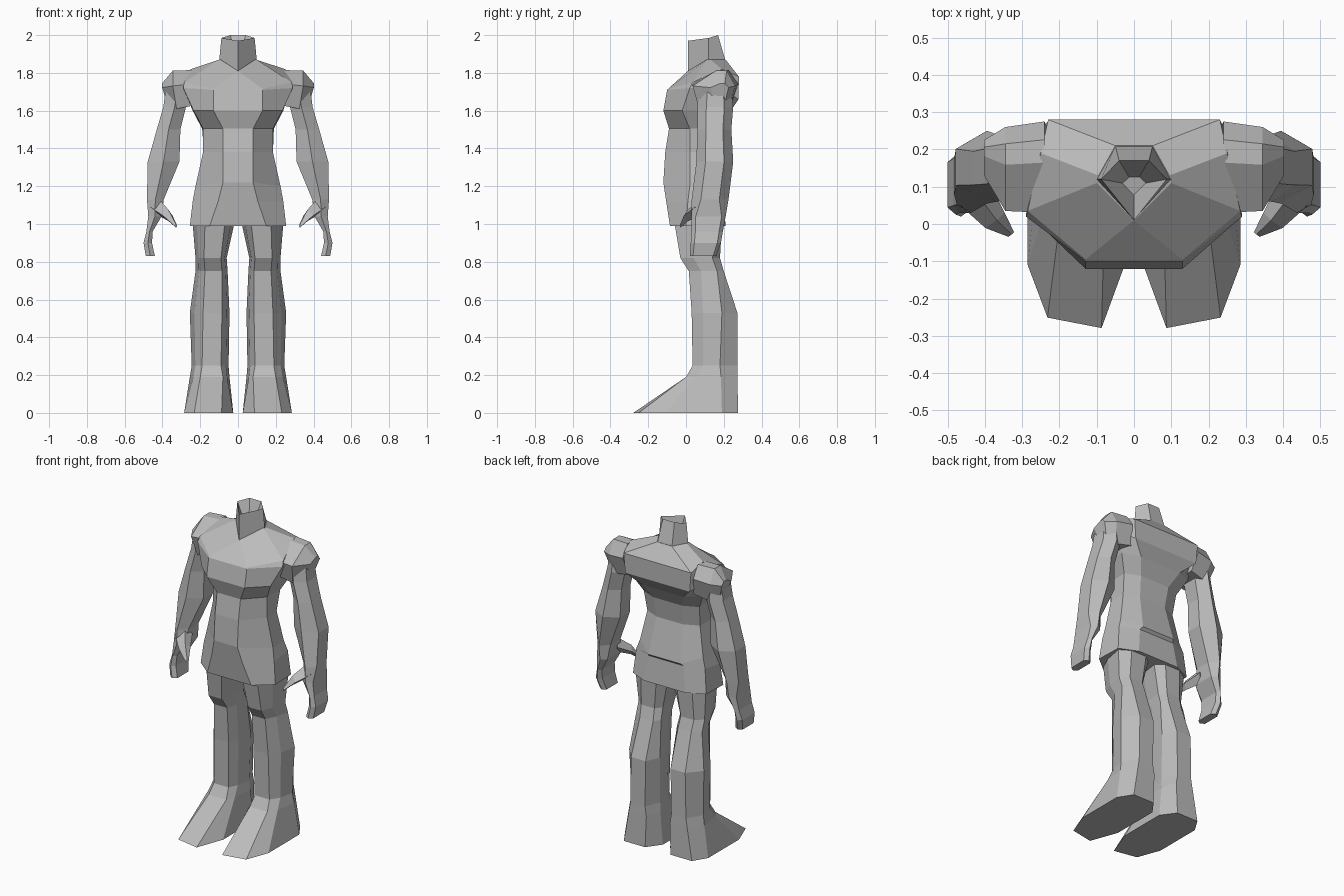
import bpy, bmesh

grey = bpy.data.materials.new("plain grey")
grey.diffuse_color = (0.5, 0.5, 0.5, 1)


def loft(name, rings, mirror=False):
    """Skin a stack of equal-length rings, cap the ends, optionally mirror in x."""
    bm = bmesh.new()
    loops = [[bm.verts.new(p) for p in r] for r in rings]
    n = len(loops[0])
    for a, b in zip(loops, loops[1:]):
        for i in range(n):
            j = (i + 1) % n
            bm.faces.new((a[i], a[j], b[j], b[i]))
    bm.faces.new(loops[0])
    bm.faces.new(loops[-1])
    bmesh.ops.remove_doubles(bm, verts=bm.verts, dist=0.0005)
    bmesh.ops.recalc_face_normals(bm, faces=bm.faces)
    me = bpy.data.meshes.new(name)
    bm.to_mesh(me)
    bm.free()
    me.materials.append(grey)
    ob = bpy.data.objects.new(name, me)
    bpy.context.collection.objects.link(ob)
    if mirror:
        ob.modifiers.new("Mirror", 'MIRROR')
    return ob


def both(half):
    """Close a right-hand half outline (front to back) with its reflection."""
    return list(half) + [(-x, y, z) for x, y, z in reversed(half)]


# Torso: front, side front, side back and back corner of each level
torso = [
    [(.15, -.085, .99), (.255, .0, .99), (.25, .16, .99), (.14, .21, .99)],
    [(.105, -.105, 1.12), (.24, .01, 1.12), (.235, .15, 1.14), (.12, .195, 1.145)],
    [(.08, -.12, 1.22), (.225, .02, 1.2), (.215, .14, 1.2), (.11, .21, 1.16)],
    [(.08, -.11, 1.38), (.185, .02, 1.38), (.18, .12, 1.38), (.09, .16, 1.38)],
    [(.08, -.09, 1.505), (.185, .02, 1.505), (.19, .14, 1.505), (.10, .18, 1.505)],
    [(.13, -.12, 1.6), (.235, -.02, 1.6), (.24, .18, 1.6), (.14, .23, 1.59)],
    [(.13, -.10, 1.71), (.29, .02, 1.72), (.27, .2, 1.71), (.22, .278, 1.66)],
    [(.13, -.095, 1.715), (.285, .035, 1.75), (.25, .19, 1.82), (.23, .28, 1.78)],
    [(0, .01, 1.81), (.10, .11, 1.87), (.095, .13, 1.87), (.05, .21, 1.87)],
]
loft("torso", [both(r) for r in torso])

# Neck: stump with a deeply sunken top
neck = [
    [(0, .01, 1.79), (.10, .12, 1.86), (.05, .21, 1.86)],
    [(0, .01, 1.97), (.088, .12, 1.985), (.04, .17, 2.0)],
    [(0, .095, 1.82), (.006, .105, 1.82), (.004, .11, 1.82)],
]
loft("neck", [both(r) for r in neck])

# Shoulder pads: hexagonal sections stepping outward
shoulder = []
for x, yf, yb, z0, z1 in [(.24, .03, .275, 1.63, 1.815), (.345, .035, .26, 1.61, 1.812),
                          (.402, .13, .225, 1.66, 1.745)]:
    m, h = (z0 + z1) / 2 + .02, yb - yf
    shoulder.append([(x, yf, m), (x, yf + .55 * h, z1), (x, yb - .2 * h, z1),
                     (x, yb, m), (x - .02, yb - .15 * h, z0), (x - .02, yf + .15 * h, z0)])
loft("shoulder", shoulder, mirror=True)

# Arms: hexagonal levels from shoulder to fingertips
arm = []
for z, xi, xo, yf, yb in [(1.70, .28, .385, .07, .24), (1.62, .275, .395, .06, .25),
                          (1.50, .305, .43, .06, .24), (1.33, .31, .478, .055, .25),
                          (1.13, .393, .482, .03, .225), (1.04, .405, .475, .03, .21),
                          (.96, .452, .485, .03, .195), (.90, .455, .50, .025, .185),
                          (.83, .44, .488, .02, .16)]:
    m, h = (xi + xo) / 2, (yb - yf) * (.25 if z > 1.1 else .12)
    arm.append([(m, yf, z), (xo, yf + h, z), (xo, yb - h, z),
                (m, yb, z), (xi, yb - h, z), (xi, yf + h, z)])
loft("arm", arm, mirror=True)

# Thumbs: tapering four-sided wedge
thumb = [[(x + r, y - r * .7, z), (x, y, z + r), (x - r * .7, y + r * .7, z), (x, y, z - r)]
         for x, y, z, r in [(.42, .08, 1.09, .045), (.368, .01, 1.045, .03),
                            (.328, -.028, .99, .009)]]
loft("thumb", thumb, mirror=True)

# Legs: level, then y of front, fore side, rear side, back,
# then x of inner side, inner front, outer front, outer side
leg = []
for z, yf, ya, yc, yb, xi, x1, x2, xo in [
        (0, -.265, -.11, .19, .275, .025, .087, .232, .285),
        (.19, 0, .05, .185, .273, .045, .08, .20, .255),
        (.25, .035, .09, .18, .272, .05, .09, .19, .245),
        (.53, .03, .09, .19, .272, .045, .085, .185, .255),
        (.75, .015, .08, .165, .2, .055, .085, .175, .225),
        (.82, -.03, .04, .14, .18, .06, .09, .18, .225),
        (1.0, -.06, .03, .15, .19, .02, .07, .175, .24)]:
    toe = .014 if z == 0 else 0
    t = 1 if z == 0 else .65  # flatten the fore side into one sloping facet
    leg.append([(x1, yf - toe, z), (x2, yf + toe, z), (x2 + (xo - x2) * t, ya, z),
                (xo, yc, z), (x2, yb, z), (x1, yb, z), (xi, yc, z),
                (x1 + (xi - x1) * t, ya, z)])
loft("leg", leg, mirror=True)
